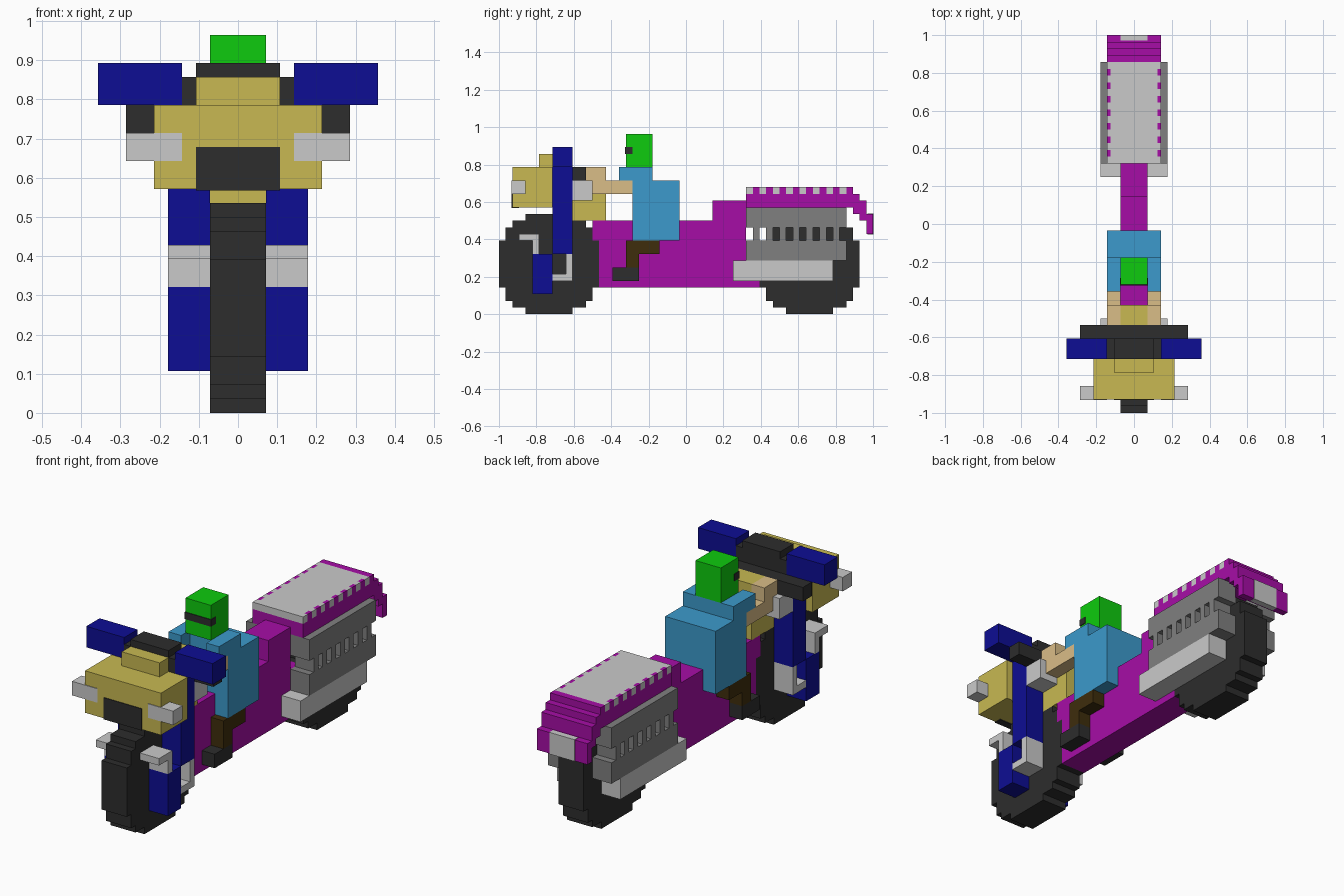
import bpy, bmesh
from mathutils import Matrix

if "Cube" in bpy.data.objects:
    bpy.data.objects.remove(bpy.data.objects["Cube"])

U = 1 / 28  # size of one block


def lin(c):
    c /= 255
    return c / 12.92 if c <= 0.04045 else ((c + 0.055) / 1.055) ** 2.4


def material(name, r, g, b):
    m = bpy.data.materials.new(name)
    m.diffuse_color = (lin(r), lin(g), lin(b), 1)
    m.use_nodes = True
    m.node_tree.nodes["Principled BSDF"].inputs["Base Color"].default_value = m.diffuse_color
    return m


BLACK = material("black", 45, 45, 45)
NAVY = material("navy blue", 13, 13, 148)
YELLOW = material("mustard", 200, 185, 82)
GREEN = material("green", 14, 203, 14)
SKY = material("sky blue", 60, 154, 204)
MAGENTA = material("magenta", 166, 13, 166)
SILVER = material("silver", 202, 202, 202)
GREY = material("grey", 128, 128, 128)
TAN = material("tan", 218, 189, 135)
BROWN = material("brown", 62, 45, 12)


def finish(name, bm, mat):
    bmesh.ops.recalc_face_normals(bm, faces=bm.faces)
    bmesh.ops.scale(bm, vec=(U, U, U), verts=bm.verts)
    me = bpy.data.meshes.new(name)
    bm.to_mesh(me)
    bm.free()
    me.materials.append(mat)
    bpy.context.collection.objects.link(bpy.data.objects.new(name, me))


def boxes(name, mat, items, mirror=False):
    """Boxes as (x0, x1, y0, y1, z0, z1) in blocks, optionally on both sides."""
    bm = bmesh.new()
    for x0, x1, y0, y1, z0, z1 in items:
        for s in ((1, -1) if mirror else (1,)):
            mat4 = (Matrix.Translation((s * (x0 + x1) / 2, (y0 + y1) / 2, (z0 + z1) / 2))
                    @ Matrix.Diagonal((x1 - x0, y1 - y0, z1 - z0, 1)))
            bmesh.ops.create_cube(bm, size=1, matrix=mat4)
    finish(name, bm, mat)


def prism(name, mat, outline, hx):
    """Side outline of (y, z) points extruded across x."""
    bm = bmesh.new()
    face = bm.faces.new([bm.verts.new((-hx, y, z)) for y, z in outline])
    ext = bmesh.ops.extrude_face_region(bm, geom=[face])
    bmesh.ops.translate(bm, vec=(2 * hx, 0, 0),
                        verts=[v for v in ext["geom"] if isinstance(v, bmesh.types.BMVert)])
    finish(name, bm, mat)


def wheel(name, cy):
    """Stepped disc, 15 blocks across."""
    steps = [(3.5, 0, 1), (5.5, 1, 2), (6.5, 2, 4), (7.5, 4, 11),
             (6.5, 11, 13), (5.5, 13, 14), (3.5, 14, 15)]
    right = [p for w, a, b in steps for p in ((cy + w, a), (cy + w, b))]
    left = [(2 * cy - y, z) for y, z in reversed(right)]
    prism(name, BLACK, right + left, 2)


# Wheels
wheel("front_wheel", -20.5)
wheel("rear_wheel", 18.5)

# Body and seat
prism("body_frame", MAGENTA, [(-13, 4), (11, 4), (11, 11), (9, 11), (9, 17), (4, 17),
                              (4, 14), (-14, 14), (-14, 11), (-13, 11)], 2)
prism("seat_and_tail", MAGENTA, [(9, 16), (25, 16), (25, 15), (26, 15), (26, 14), (27, 14),
                                 (27, 12), (28, 12), (28, 15), (27, 15), (27, 17), (26, 17),
                                 (26, 18), (25, 18), (25, 19), (24, 19), (24, 18), (9, 18)], 4)
boxes("seat_pad", SILVER, [(-3.5, 3.5, 9, 24, 18, 19)])
boxes("seat_trim_silver", SILVER, [(3.5, 4, y, y + 1, 18, 19) for y in range(9, 24, 2)], True)
boxes("seat_trim_magenta", MAGENTA, [(3.5, 4, y, y + 1, 18, 19) for y in range(10, 24, 2)], True)
boxes("tail_light", SILVER, [(-2, 2, 27.2, 28.05, 11.95, 15.05)])

# Slotted side panels and exhaust pipes
boxes("side_panel", GREY, [(2, 5, 9, 24, 8, 11), (2, 5, 9, 24, 13, 16)]
      + [(2, 5, y, y + 1, 11, 13) for y in range(10, 24, 2)], True)
boxes("exhaust_pipe", SILVER, [(2, 5, 7, 22, 5, 8)], True)

# Front fairing, intake and lamps
boxes("fairing", YELLOW, [(-6, 6, -26, -20, 16, 22), (-3, 3, -22, -20, 22, 24)])
boxes("fairing_intake", BLACK, [(-3, 3, -26.1, -25, 15.9, 19)])
boxes("headlamp", SILVER, [(4, 8, -26.1, -24, 18, 20)], True)
boxes("tank", YELLOW, [(-2, 2, -17, -12, 14, 17), (-2, 2, -15, -12, 17, 22)])

# Fork, brackets and handlebar
boxes("fork", NAVY, [(2, 5, -20, -17, 9, 22), (2, 5, -23, -20, 3, 9)], True)
boxes("fork_bracket", SILVER, [(2, 5, -23, -22, 9, 12), (2, 5, -25, -23, 11, 12),
                               (2, 5, -20, -17, 5, 6), (2, 5, -18, -17, 6, 9)], True)
boxes("handlebar", BLACK, [(-8, 8, -17, -15, 20, 22), (-4, 4, -20, -17, 22, 24),
                           (-3, 3, -20, -17, 24, 25), (-2, 2, -20, -17, 18, 22)])
boxes("handle_grip", NAVY, [(4, 10, -20, -17, 22, 25)], True)
boxes("bar_clamp", SILVER, [(2, 5, -17, -14, 17, 20)], True)

# Rider
boxes("rider_torso", SKY, [(-4, 4, -8, -1, 11, 20), (-2, 2, -8, -5, 20, 22)])
boxes("rider_shoulder", SKY, [(2, 4, -10, -5, 20, 22)], True)
boxes("rider_arm", TAN, [(2, 4, -14, -8, 18, 20), (2, 4, -15, -12, 20, 22)], True)
boxes("rider_leg", BROWN, [(2, 4, -9, -4, 9, 11), (2, 4, -9, -7, 7, 9)], True)
boxes("rider_boot", BLACK, [(2, 4, -11, -7, 5, 7)], True)
boxes("rider_helmet", GREEN, [(-2, 2, -9, -5, 22, 27)])
boxes("helmet_visor", BLACK, [(-2.1, 2.1, -9.1, -8, 24, 25)])
